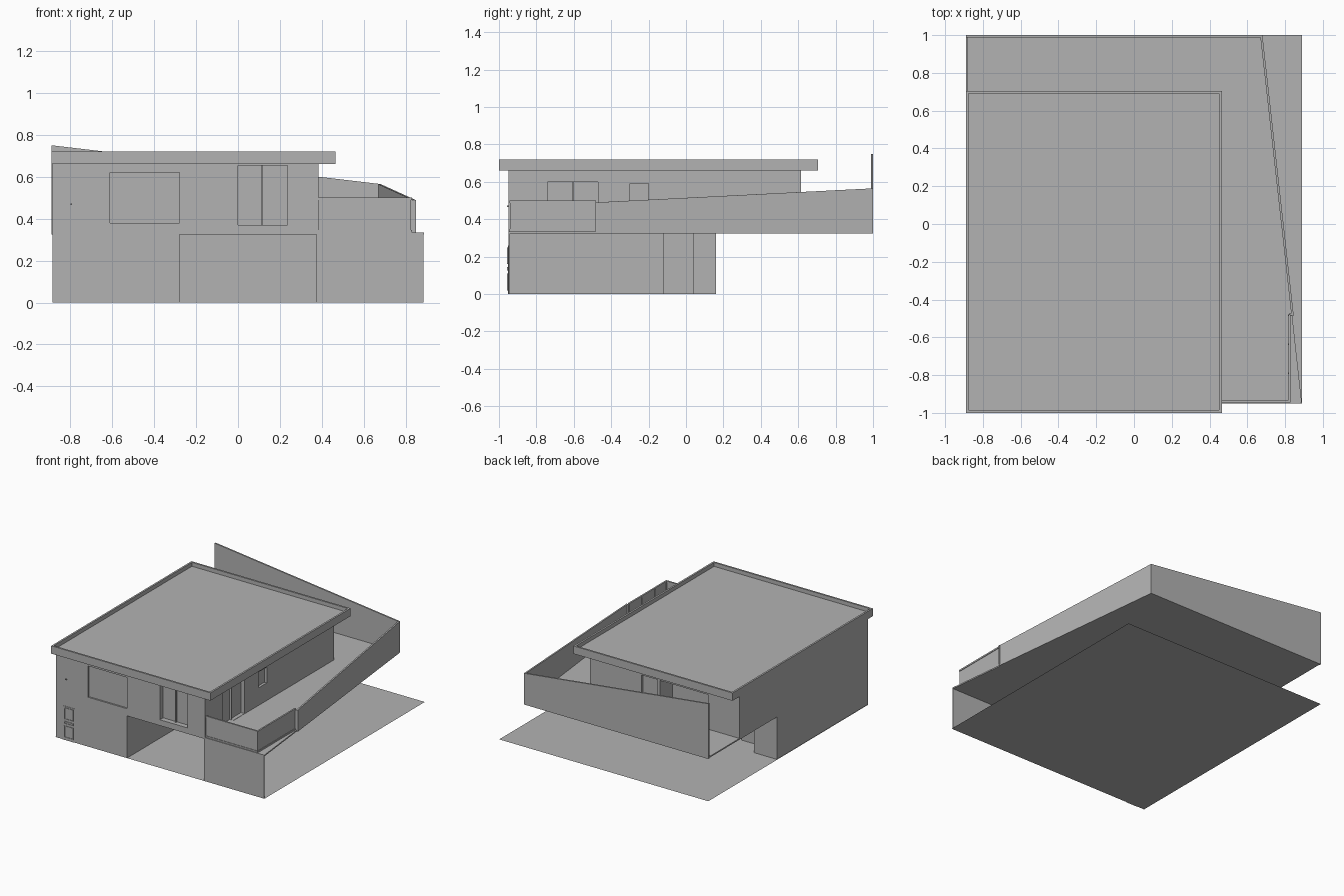
import bpy, bmesh
from mathutils import Vector

cube = bpy.data.objects.get("Cube")
if cube:
    bpy.data.objects.remove(cube, do_unlink=True)

grey = bpy.data.materials.new("plain grey")
grey.use_nodes = True
GREY = (0.45, 0.45, 0.45, 1)
grey.diffuse_color = GREY
grey.node_tree.nodes["Principled BSDF"].inputs["Base Color"].default_value = GREY


def finish(name, bm):
    bmesh.ops.recalc_face_normals(bm, faces=bm.faces[:])
    mesh = bpy.data.meshes.new(name)
    bm.to_mesh(mesh)
    bm.free()
    mesh.materials.append(grey)
    ob = bpy.data.objects.new(name, mesh)
    bpy.context.collection.objects.link(ob)
    return ob


def add_prism(bm, pts, z0, tops):
    """Upright prism over a footprint; tops is one height or one per corner."""
    if not isinstance(tops, (list, tuple)):
        tops = [tops] * len(pts)
    low = [bm.verts.new((x, y, z0)) for x, y in pts]
    high = [bm.verts.new((x, y, z)) for (x, y), z in zip(pts, tops)]
    bm.faces.new(low[::-1])
    bm.faces.new(high)
    n = len(pts)
    for i in range(n):
        j = (i + 1) % n
        bm.faces.new((low[i], low[j], high[j], high[i]))


def rect(x0, x1, y0, y1):
    return [(x0, y0), (x1, y0), (x1, y1), (x0, y1)]


def prism(name, pts, z0, tops):
    bm = bmesh.new()
    add_prism(bm, pts, z0, tops)
    return finish(name, bm)


def boxes(name, items):
    bm = bmesh.new()
    for x0, x1, y0, y1, z0, z1 in items:
        add_prism(bm, rect(x0, x1, y0, y1), z0, z1)
    return finish(name, bm)


def wall(name, a, b, z0, za, zb, thick=0.012):
    """Straight wall from a to b, thickened to its left, with a sloping top."""
    a, b = Vector(a), Vector(b)
    d = (b - a).normalized()
    n = Vector((-d.y, d.x)) * thick
    return prism(name, [a, b, b + n, a + n], z0, [za, zb, zb, za])


def carve(target, items):
    cutter = boxes("recess_cutter", items)
    cutter.hide_render = True
    mod = target.modifiers.new("recesses", 'BOOLEAN')
    mod.operation, mod.solver, mod.object = 'DIFFERENCE', 'EXACT', cutter
    dg = bpy.context.evaluated_depsgraph_get()
    mesh = bpy.data.meshes.new_from_object(target.evaluated_get(dg))
    target.modifiers.clear()
    target.data = mesh
    bpy.data.objects.remove(cutter, do_unlink=True)


L, R, F, B = -0.885, 0.385, -0.95, 0.615   # main body limits
FLOOR, DECK, EAVE, TOP = 0.325, 0.335, 0.66, 0.72

# Ground sheet
bm = bmesh.new()
bm.faces.new([bm.verts.new((x, y, 0)) for x, y in rect(-0.89, 0.89, F, 1)])
finish("ground_sheet", bm)

# Lower storey with a stepped back, leaving a carport on the right
prism("lower_storey", [(L, F), (-0.28, F), (-0.28, -0.12), (-0.5, -0.12), (-0.5, 0.04),
                       (-0.69, 0.04), (-0.69, 0.16), (L, 0.16)], 0, FLOOR)
boxes("carport_walls", [(-0.28, R, -0.13, -0.12, 0, FLOOR),
                        (R - 0.01, R, F + 0.01, -0.13, 0, FLOOR)])
boxes("carport_front_wall", [(R - 0.01, 0.885, F, F + 0.01, 0, DECK)])

# Upper storey with recessed windows and doors
upper = prism("upper_storey", rect(L, R, F, B), FLOOR, EAVE)
carve(upper, [
    (-0.61, -0.28, F - 0.1, F + 0.012, 0.38, 0.62),
    (0.0, 0.235, F - 0.1, F + 0.04, 0.37, 0.653),
    (R - 0.03, R + 0.1, -0.74, -0.47, 0.337, 0.6),
    (R - 0.02, R + 0.1, -0.3, -0.2, 0.47, 0.59),
    (-0.62, -0.21, B - 0.15, B + 0.1, 0.337, 0.6),
    (-0.19, -0.05, B - 0.02, B + 0.1, 0.4, 0.6),
])
boxes("window_mullions", [(0.11, 0.12, F + 0.025, F + 0.042, 0.37, 0.653),
                          (R - 0.032, R - 0.015, -0.61, -0.6, 0.337, 0.6)])

# Flat roof with a thin raised rim
RX0, RX1, RY0, RY1, T = -0.89, 0.465, -1.0, 0.705, 0.014
roof = prism("roof", rect(RX0, RX1, RY0, RY1), EAVE, TOP)
carve(roof, [(RX0 + T, RX1 - T, RY0 + T, RY1 - T, 0.69, TOP + 0.1)])

# Terrace wrapping the right and back sides
prism("terrace_floor", [(R, F + 0.005), (0.888, F + 0.005), (0.675, 1), (L, 1), (L, B), (R, B)],
      FLOOR, DECK)
wall("terrace_side_wall", (0.845, -0.48), (0.68, 1), FLOOR, 0.49, 0.565)
wall("terrace_back_wall", (0.68, 1), (-0.89, 1), FLOOR, 0.565, 0.75)

# Terrace balustrade: thin panels between rails, with slim posts
RAIL_X, RAIL_Y, END_Y = 0.825, -0.94, -0.48
boxes("balustrade_panels", [(R, RAIL_X, RAIL_Y, RAIL_Y + 0.004, DECK, 0.49),
                            (RAIL_X - 0.004, RAIL_X, RAIL_Y, END_Y, DECK, 0.49)])
rails, posts = [], []
for z in (DECK, 0.488):
    rails += [(R, RAIL_X + 0.004, RAIL_Y - 0.004, RAIL_Y + 0.008, z, z + 0.012),
              (RAIL_X - 0.008, RAIL_X + 0.004, RAIL_Y, END_Y, z, z + 0.012)]
for i in range(1, 4):
    x = R + (RAIL_X - R) * i / 3
    y = RAIL_Y + (END_Y - RAIL_Y) * i / 3
    posts += [(x - 0.008, x, RAIL_Y + 0.003, RAIL_Y + 0.009, DECK, 0.49),
              (RAIL_X - 0.009, RAIL_X - 0.003, y - 0.008, y, DECK, 0.49)]
boxes("balustrade_rails", rails)
boxes("balustrade_posts", posts)
boxes("balustrade_end_post", [(RAIL_X - 0.004, 0.848, END_Y - 0.004, END_Y + 0.006, DECK, 0.49)])

# Hatch plate on the terrace
boxes("terrace_hatch", [(R, 0.65, -0.93, -0.61, DECK, DECK + 0.003)])
boxes("hatch_handle", [(0.612, 0.626, -0.71, -0.697, DECK, DECK + 0.008)])

# Front door with two framed panels and a letter slot
boxes("front_door", [(-0.825, -0.725, F - 0.003, F + 0.01, 0, 0.26)])
trim = []
for z0, z1 in ((0.02, 0.11), (0.125, 0.145), (0.16, 0.25)):
    x0, x1, w = -0.812, -0.735, 0.005
    y0, y1 = F - 0.007, F - 0.002
    trim += [(x0, x1, y0, y1, z0, z0 + w), (x0, x1, y0, y1, z1 - w, z1),
             (x0, x0 + w, y0, y1, z0 + w, z1 - w), (x1 - w, x1, y0, y1, z0 + w, z1 - w)]
boxes("front_door_trim", trim)
boxes("wall_lamp", [(-0.8, -0.792, F - 0.008, F, 0.465, 0.473)])
